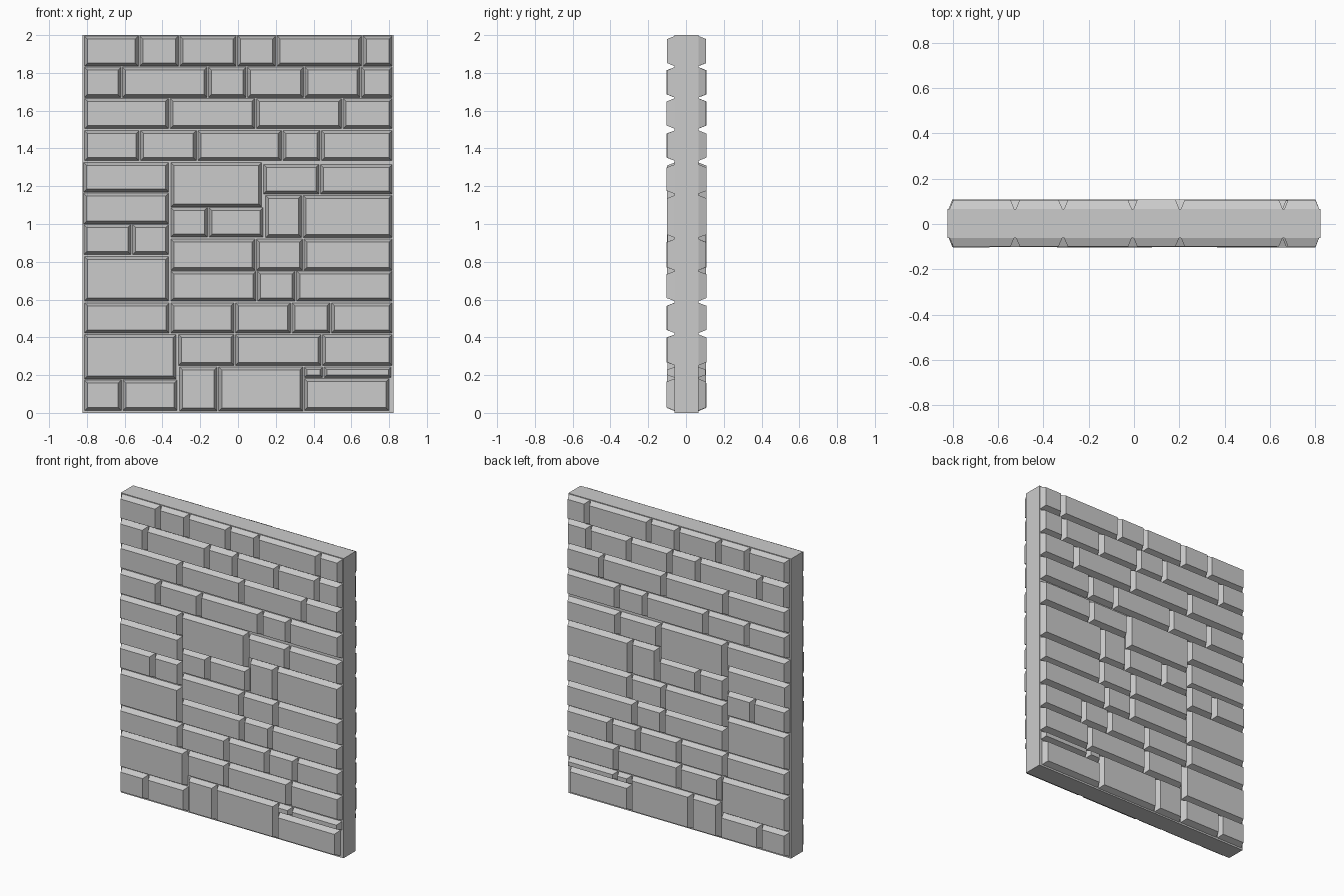
import bpy, bmesh, random

random.seed(4)
MID = 0.003        # middle plane of the slab
HALF = 0.064       # half thickness of the slab
RAISE = 0.038      # how far bricks stand out
GAP = 0.004        # half of the joint between neighbours
BEVEL = 0.016      # inset of the brick face

# courses: bottom z, top z, x positions of the joints
COURSES = [
    (1.836, 1.995, [-.817, -.524, -.312, -.006, .203, .659, .82]),
    (1.67, 1.83, [-.817, -.616, -.16, .047, .35, .65, .82]),
    (1.505, 1.665, [-.817, -.364, .093, .553, .82]),
    (1.335, 1.495, [-.817, -.52, -.217, .233, .437, .82]),
    (1.17, 1.325, [-.821, -.363]),
    (1.09, 1.325, [-.36, .129]),
    (1.16, 1.315, [.131, .432, .82]),
    (1.00, 1.163, [-.821, -.363]),
    (.928, 1.152, [.142, .341, .82]),
    (.93, 1.087, [-.36, -.158, .137]),
    (.838, .998, [-.82, -.563, -.363]),
    (.755, .92, [-.36, .094, .346, .82]),
    (.592, .828, [-.817, -.363]),
    (.592, .75, [-.36, .1, .307, .82]),
    (.423, .583, [-.817, -.36, -.018, .283, .491, .82]),
    (.18, .415, [-.817, -.323]),
    (.252, .415, [-.318, -.018, .444, .82]),
    (.01, .243, [-.313, -.106, .347]),
    (.187, .243, [.347, .452, .815]),
    (.012, .173, [-.817, -.614, -.318]),
    (.012, .181, [.347, .803]),
]


def new_object(name, bm):
    bmesh.ops.recalc_face_normals(bm, faces=bm.faces)
    mesh = bpy.data.meshes.new(name)
    bm.to_mesh(mesh)
    bm.free()
    obj = bpy.data.objects.new(name, mesh)
    bpy.context.collection.objects.link(obj)
    return obj


def add_brick(bm, x0, x1, z0, z1, side):
    # tapered block: full outline at the slab, inset outer face
    out = RAISE + random.uniform(-.001, .004)
    inset = min(BEVEL, (z1 - z0) * .25)
    rings = []
    for y, d in ((HALF - .01, 0), (HALF, 0), (HALF + out, inset)):
        pts = [(x0 + d, z0 + d), (x1 - d, z0 + d), (x1 - d, z1 - d), (x0 + d, z1 - d)]
        rings.append([bm.verts.new((x, MID + side * y, z)) for x, z in pts])
    for a, b in zip(rings, rings[1:]):
        for i in range(4):
            j = (i + 1) % 4
            bm.faces.new((a[i], a[j], b[j], b[i]))
    bm.faces.new(rings[0])
    bm.faces.new(rings[-1])


# mortar slab
bm = bmesh.new()
bmesh.ops.create_cube(bm, size=1)
for v in bm.verts:
    v.co = (v.co.x * 1.644, MID + v.co.y * 2 * HALF, 1 + v.co.z * 2)
new_object("mortar_slab", bm)

# brick facing, same layout on front and back
for name, side in (("front_bricks", -1), ("back_bricks", 1)):
    bm = bmesh.new()
    for z0, z1, cuts in COURSES:
        for x0, x1 in zip(cuts, cuts[1:]):
            add_brick(bm, x0 + GAP, x1 - GAP, z0, z1, side)
    new_object(name, bm)
